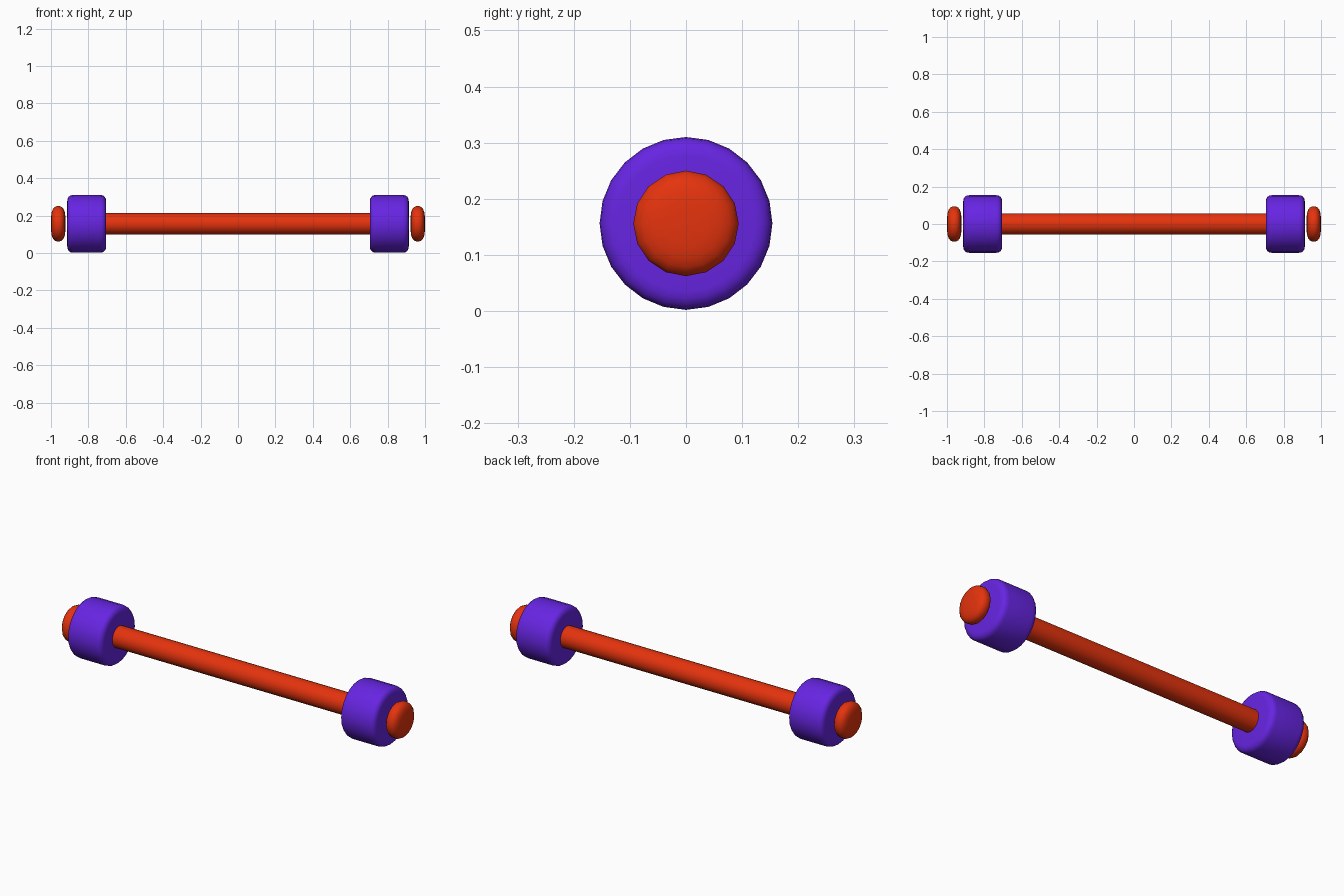
import bpy, bmesh, math

if "Cube" in bpy.data.objects:
    bpy.data.objects.remove(bpy.data.objects["Cube"])

CZ = 0.156  # height of the bar axis


def material(name, rgb):
    m = bpy.data.materials.new(name)
    m.diffuse_color = (*rgb, 1.0)
    m.use_nodes = True
    m.node_tree.nodes["Principled BSDF"].inputs["Base Color"].default_value = m.diffuse_color
    return m


red = material("orange_red", (0.78, 0.033, 0.004))
purple = material("purple", (0.135, 0.018, 0.76))


def lathe(name, profile, sides, mat, cx=0.0, angle=40):
    """Spin (x, radius) points round the bar axis; both ends close in a centre point."""
    bm = bmesh.new()
    rings = []
    for x, r in profile:
        if r == 0:
            rings.append([bm.verts.new((cx + x, 0, CZ))])
        else:
            rings.append([bm.verts.new((cx + x,
                                        r * math.sin(2 * math.pi * i / sides),
                                        CZ + r * math.cos(2 * math.pi * i / sides)))
                          for i in range(sides)])
    for a, b in zip(rings, rings[1:]):
        for i in range(sides):
            j = (i + 1) % sides
            quad = [a[i % len(a)], a[j % len(a)], b[j % len(b)], b[i % len(b)]]
            bm.faces.new(list(dict.fromkeys(quad)))
    bmesh.ops.recalc_face_normals(bm, faces=bm.faces)
    me = bpy.data.meshes.new(name)
    bm.to_mesh(me)
    bm.free()
    me.materials.append(mat)
    ob = bpy.data.objects.new(name, me)
    bpy.context.collection.objects.link(ob)
    bpy.ops.object.select_all(action='DESELECT')
    ob.select_set(True)
    bpy.context.view_layer.objects.active = ob
    bpy.ops.object.shade_smooth_by_angle(angle=math.radians(angle))
    return ob


def mirrored(half):
    """Complete a profile that is symmetric in x."""
    return half + [(-x, r) for x, r in reversed(half)]


# Handle bar, ending inside the weights
lathe("bar", mirrored([(-0.89, 0), (-0.89, 0.057)]), 24, red)

# Rounded weight and end cap at each end
weight = mirrored([(-0.104, 0), (-0.104, 0.122), (-0.102, 0.134),
                   (-0.096, 0.145), (-0.086, 0.152), (-0.072, 0.154)])
cap = mirrored([(-0.039, 0), (-0.038, 0.04), (-0.035, 0.062),
                (-0.029, 0.078), (-0.020, 0.089), (-0.008, 0.094)])
for side, s in (("left", -1), ("right", 1)):
    lathe(side + "_weight", weight, 24, purple, s * 0.809)
    lathe(side + "_end_cap", cap, 16, red, s * 0.961)
